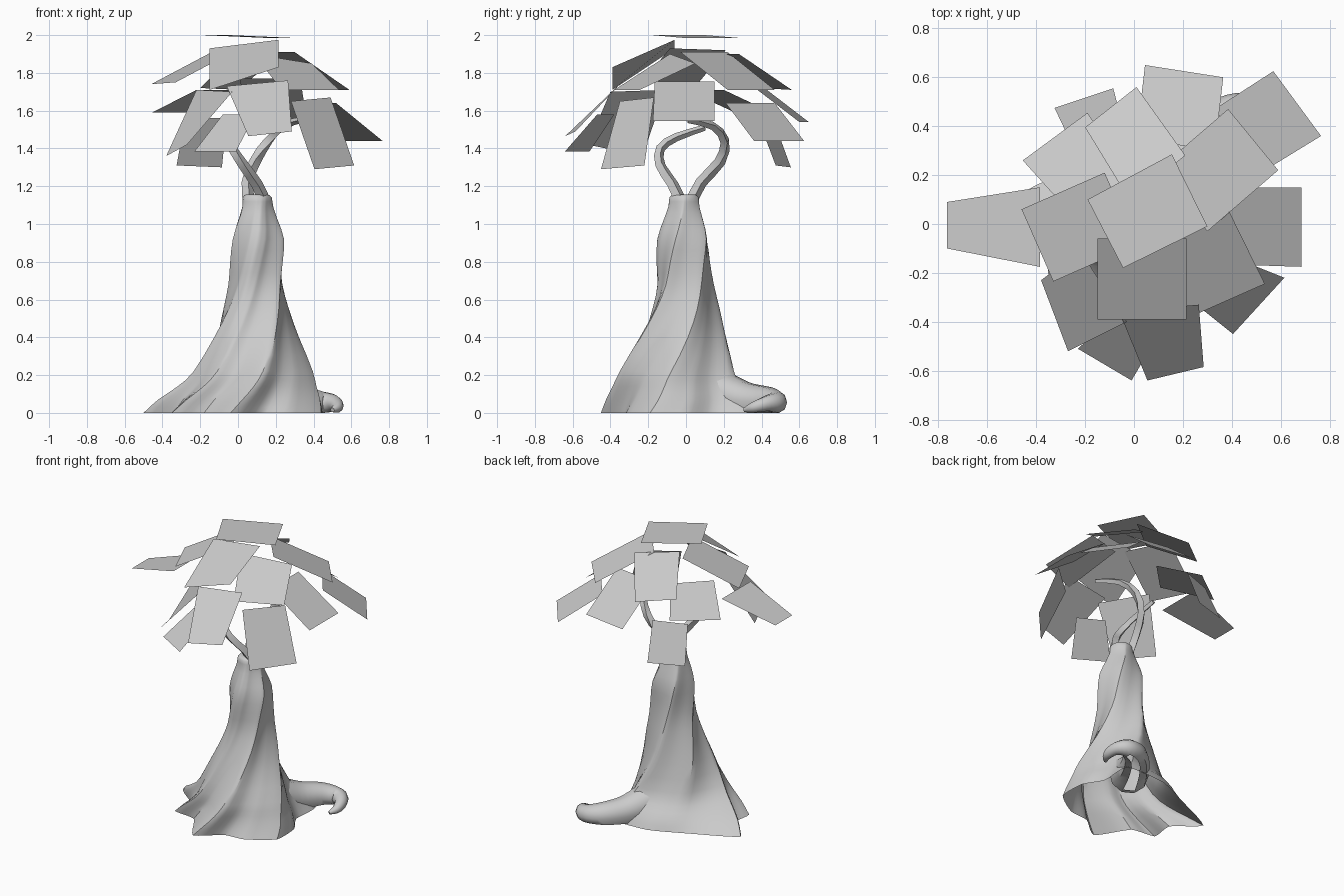
import bpy, math
from mathutils import Vector

if "Cube" in bpy.data.objects:
    bpy.data.objects.remove(bpy.data.objects["Cube"])


def add_mesh(name, verts, faces, smooth=None):
    me = bpy.data.meshes.new(name)
    me.from_pydata([tuple(v) for v in verts], [], faces)
    me.update()
    ob = bpy.data.objects.new(name, me)
    bpy.context.collection.objects.link(ob)
    if smooth:
        bpy.ops.object.select_all(action='DESELECT')
        bpy.context.view_layer.objects.active = ob
        ob.select_set(True)
        bpy.ops.object.shade_smooth_by_angle(angle=math.radians(smooth))
    return ob


def skin(rings):
    """Quads between successive closed rings."""
    n = len(rings[0])
    verts = [v for r in rings for v in r]
    faces = [(i * n + j, i * n + (j + 1) % n, (i + 1) * n + (j + 1) % n, (i + 1) * n + j)
             for i in range(len(rings) - 1) for j in range(n)]
    return verts, faces


def spline(pts, steps, closed=False, tight=0.0):
    """Catmull-Rom through points of any dimension; tight = 1 gives straight segments."""
    pts = [Vector(p) for p in pts]
    n = len(pts)
    get = (lambda i: pts[i % n]) if closed else (lambda i: pts[max(0, min(n - 1, i))])
    out = []
    for i in range(n if closed else n - 1):
        a, b, c, d = (get(i + k) for k in (-1, 0, 1, 2))
        for s in range(steps):
            t = s / steps
            q = 0.5 * (2 * b + (c - a) * t + (2 * a - 5 * b + 4 * c - d) * t * t
                       + (3 * b - a - 3 * c + d) * t ** 3)
            out.append(q.lerp(b.lerp(c, t), tight))
    if not closed:
        out.append(pts[-1])
    return out


def tube(name, path, sides, steps, smooth):
    """Tapered tube; path points are (x, y, z, radius). Open where it meets the ground."""
    p = spline(path, steps)
    rings = []
    for i, q in enumerate(p):
        d = (p[min(i + 1, len(p) - 1)] - p[max(i - 1, 0)]).to_3d().normalized()
        ref = Vector((1, 0.3, 0.2)) if sides == 4 else Vector((0, 0, 1))
        u = d.cross(ref).normalized()
        v = u.cross(d)
        ring = []
        for k in range(sides):
            a = 2 * math.pi * k / sides
            w = q.to_3d() - (u * math.cos(a) + v * math.sin(a)) * q[3]
            w.z = max(w.z, 0)
            ring.append(w)
        rings.append(ring)
    verts, faces = skin(rings)
    faces = [f[::-1] for f in faces if max(verts[k].z for k in f) > 1e-5]
    faces.append(tuple(range(len(verts) - sides, len(verts))))
    return add_mesh(name, verts, faces, smooth)


# Trunk: root outline at the ground, shrinking, fluted and twisting upward
outline = [(-.5, .1), (-.34, -.05), (-.35, -.21), (-.18, -.24), (-.04, -.45), (.12, -.33),
           (.27, -.31), (.44, -.19), (.44, 0), (.36, .14), (.36, .36), (.06, .36), (-.2, .25)]
cx = 0.06
base = [p - Vector((cx, 0)) for p in spline(outline, 5, closed=True, tight=0.5)]
mean = sum(p.length for p in base) / len(base)
# z, centre x, centre y, radius, root strength, flute depth
levels = [(0, .06, 0, mean, 1, 0), (.07, .07, -.01, .365, .88, .03), (.14, .085, -.03, .32, .7, .06),
          (.22, .095, -.04, .285, .5, .09), (.4, .09, -.025, .22, .32, .13),
          (.55, .095, -.01, .175, .25, .15), (.68, .1, -.005, .147, .2, .16),
          (.8, .103, -.01, .141, .15, .16), (.92, .105, -.01, .135, .15, .16),
          (1.02, .1, -.01, .105, .1, .14), (1.09, .1, -.01, .083, .08, .1),
          (1.14, .1, -.01, .077, .05, .04), (1.155, .1, -.01, .06, 0, 0)]
rings = []
for z, x, y, r, k, flute in spline(levels, 2):
    twist = math.radians(88) * max(0, z)
    ring = []
    for p in base:
        a = math.atan2(p.y, p.x)
        crest = 0.4 - abs(math.sin(2.5 * (a + math.radians(27))))
        rr = r * (1 - k + k * p.length / mean) * (1 + flute * crest)
        a += twist
        ring.append(Vector((x + rr * math.cos(a), y + rr * math.sin(a), max(0, z))))
    rings.append(ring)
verts, faces = skin(rings)
faces.append(tuple(range(len(verts) - len(base), len(verts))))
add_mesh("trunk", verts, faces, 35)

# Curled surface root at the back right
tube("curled_root", [(.16, .14, .12, .13), (.25, .3, .07, .1), (.35, .43, .06, .08),
                     (.45, .475, .055, .06), (.51, .43, .05, .043), (.525, .36, .03, .03),
                     (.5, .31, .015, .012)], 10, 4, 50)

# Two square-section branches
tube("back_branch", [(.06, .02, 1.1, .033), (.05, .08, 1.22, .031), (.09, .18, 1.33, .03),
                     (.16, .205, 1.44, .027), (.24, .14, 1.52, .022), (.33, .01, 1.55, .016)], 4, 2, 30)
tube("front_branch", [(.15, -.02, 1.1, .033), (.1, -.07, 1.21, .031), (.03, -.135, 1.31, .028),
                      (-.03, -.135, 1.4, .025), (-.06, -.05, 1.46, .022), (-.08, .1, 1.51, .016)], 4, 2, 30)


# Leaf cards: two inner (upper) corners, then two outer corners
def leaf(a, b, c, d):
    n = (Vector(b) - Vector(a)).cross(Vector(c) - Vector(a))
    order = (0, 1, 2, 3) if n.z > 0 else (3, 2, 1, 0)
    add_mesh("leaf_card", (a, b, c, d), [order])


# Crown and upper ring
leaf((-.19, .1, 2.0), (.155, .285, 1.985), (.3, -.01, 1.985), (-.045, -.18, 2.0))
leaf((.3, -.03, 1.91), (.095, .22, 1.91), (.385, .47, 1.71), (.59, .22, 1.71))
leaf((.21, .28, 1.9), (-.02, .1, 1.9), (-.2, .395, 1.72), (.01, .56, 1.71))
leaf((-.12, .21, 1.92), (.01, -.085, 1.93), (-.33, -.235, 1.75), (-.46, .06, 1.74))
leaf((-.15, -.06, 1.93), (.215, -.06, 1.975), (.215, -.39, 1.83), (-.15, -.39, 1.71))
leaf((.085, -.085, 1.9), (.39, .05, 1.85), (.535, -.245, 1.71), (.23, -.38, 1.71))
# Lower ring, clockwise from the back
leaf((.01, .35, 1.77), (.33, .3, 1.77), (.365, .6, 1.54), (.045, .65, 1.54))
leaf((.33, .47, 1.64), (.52, .21, 1.64), (.765, .36, 1.44), (.57, .625, 1.44))
leaf((.37, .15, 1.755), (.37, -.165, 1.755), (.685, -.175, 1.545), (.685, .15, 1.545))
leaf((.28, -.35, 1.65), (.49, -.17, 1.67), (.615, -.22, 1.31), (.405, -.45, 1.29))
leaf((-.06, -.36, 1.73), (.265, -.33, 1.76), (.285, -.585, 1.49), (.055, -.64, 1.465))
leaf((-.08, -.38, 1.58), (.09, -.47, 1.58), (-.01, -.64, 1.385), (-.23, -.51, 1.385))
leaf((-.22, -.11, 1.71), (-.03, -.4, 1.7), (-.27, -.52, 1.42), (-.38, -.23, 1.36))
leaf((-.385, .15, 1.68), (-.385, -.175, 1.68), (-.765, -.1, 1.57), (-.765, .09, 1.57))
leaf((-.22, 0, 1.71), (-.02, .2, 1.71), (-.19, .455, 1.59), (-.455, .26, 1.59))
leaf((-.28, .38, 1.56), (-.06, .46, 1.56), (-.085, .555, 1.3), (-.325, .475, 1.31))
